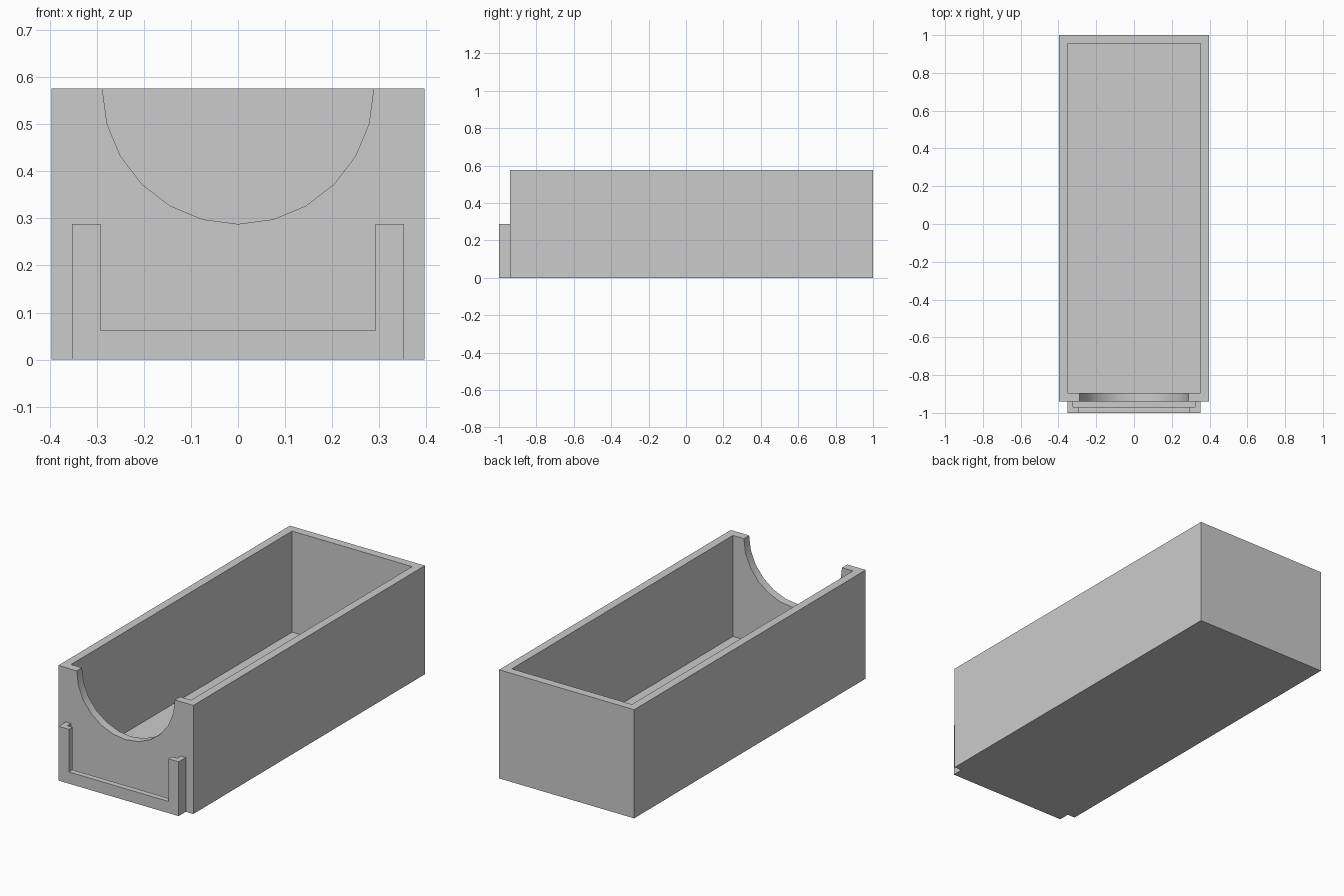
import bpy
import bmesh
from math import cos, sin, pi, radians

default_cube = bpy.data.objects.get("Cube")
if default_cube:
    bpy.data.objects.remove(default_cube, do_unlink=True)

# Overall sizes
HALF_W, HEIGHT = 0.396, 0.576
FRONT, BACK = -0.94, 1.0
WALL, FLOOR = 0.044, 0.04
NOTCH_R = 0.288
LIP_FRONT, LIP_BACK = -1.0, -0.97

grey = bpy.data.materials.new("plain grey")
grey.use_nodes = True
grey.diffuse_color = (0.6, 0.6, 0.6, 1)
grey.node_tree.nodes["Principled BSDF"].inputs["Base Color"].default_value = (0.6, 0.6, 0.6, 1)


def prism(name, profile, y0, y1):
    """Extrude an (x, z) profile along y."""
    bm = bmesh.new()
    face = bm.faces.new([bm.verts.new((x, y0, z)) for x, z in profile])
    out = bmesh.ops.extrude_face_region(bm, geom=[face])
    moved = [g for g in out["geom"] if isinstance(g, bmesh.types.BMVert)]
    bmesh.ops.translate(bm, verts=moved, vec=(0, y1 - y0, 0))
    bmesh.ops.recalc_face_normals(bm, faces=bm.faces[:])
    mesh = bpy.data.meshes.new(name)
    bm.to_mesh(mesh)
    bm.free()
    mesh.materials.append(grey)
    obj = bpy.data.objects.new(name, mesh)
    bpy.context.collection.objects.link(obj)
    return obj


def rect(half_w, z0, z1):
    return [(-half_w, z0), (half_w, z0), (half_w, z1), (-half_w, z1)]


def activate(obj):
    bpy.ops.object.select_all(action="DESELECT")
    obj.select_set(True)
    bpy.context.view_layer.objects.active = obj


def cut(obj, cutter):
    """Subtract the cutter and throw it away."""
    cutter.hide_render = True
    mod = obj.modifiers.new("cut", "BOOLEAN")
    mod.operation, mod.solver, mod.object = "DIFFERENCE", "EXACT", cutter
    activate(obj)
    bpy.ops.object.modifier_apply(modifier=mod.name)
    bpy.data.objects.remove(cutter, do_unlink=True)


# Open tray with a round finger notch in the front wall
tray = prism("tray", rect(HALF_W, 0, HEIGHT), FRONT, BACK)
cut(tray, prism("cavity_cutter", rect(HALF_W - WALL, FLOOR, HEIGHT + 0.2),
                FRONT + WALL, BACK - WALL))
arc = [(NOTCH_R * cos(pi * i / 12), HEIGHT - NOTCH_R * sin(pi * i / 12)) for i in range(13)]
notch = arc + [(-NOTCH_R, HEIGHT + 0.2), (NOTCH_R, HEIGHT + 0.2)]
cut(tray, prism("notch_cutter", notch, FRONT - 0.1, FRONT + WALL + 0.1))
activate(tray)
bpy.ops.object.shade_smooth_by_angle(angle=radians(30))

# U-shaped label holder, with a wider slot behind its lip
outer, inner, top, sill = 0.352, 0.292, 0.288, 0.062
u_shape = [(-outer, 0), (outer, 0), (outer, top), (inner, top),
           (inner, sill), (-inner, sill), (-inner, top), (-outer, top)]
holder = prism("label_holder", u_shape, LIP_FRONT, FRONT)
cut(holder, prism("slot_cutter", rect(0.322, 0.031, top + 0.1), LIP_BACK, FRONT + 0.1))
